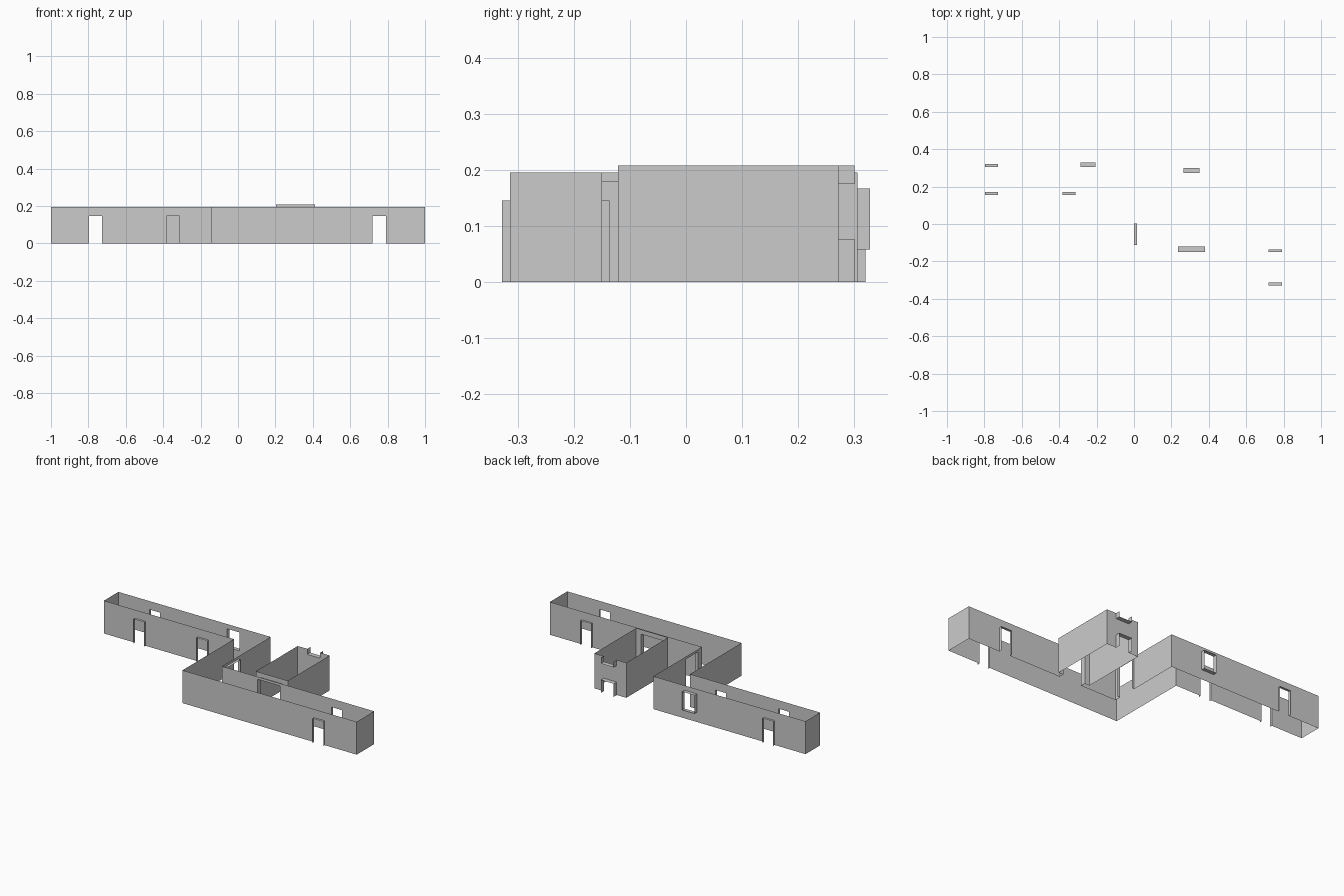
import bpy, bmesh
from mathutils import Vector

if "Cube" in bpy.data.objects:
    bpy.data.objects.remove(bpy.data.objects["Cube"])


def build_shell(name, outline, height, openings):
    """Thin walls along a counter-clockwise outline.
    openings: {wall index: [(start, end, bottom, top, reveal depth)]},
    start and end are world coordinates along the wall's axis."""
    bm = bmesh.new()

    def quad(*pts):
        bm.faces.new([bm.verts.new(p) for p in pts])

    for i, start in enumerate(outline):
        p = Vector((*start, 0))
        q = Vector((*outline[(i + 1) % len(outline)], 0))
        length = (q - p).length
        d = (q - p).normalized()
        out = Vector((d.y, -d.x, 0))
        axis = 0 if abs(d.x) > 0.5 else 1

        def at(u, z, depth=0):
            return p + d * u + out * depth + Vector((0, 0, z))

        holes = []
        for a, b, z0, z1, depth in openings.get(i, []):
            u0, u1 = sorted((abs(a - p[axis]), abs(b - p[axis])))
            holes.append((u0, u1, z0, z1, depth))

        # wall panels around the openings
        us = sorted({0, length, *[u for h in holes for u in h[:2]]})
        for u0, u1 in zip(us, us[1:]):
            here = [h for h in holes if h[0] <= (u0 + u1) / 2 <= h[1]]
            zs = sorted({0, height, *[z for h in here for z in h[2:4]]})
            for z0, z1 in zip(zs, zs[1:]):
                if any(h[2] <= (z0 + z1) / 2 <= h[3] for h in here):
                    continue
                quad(at(u0, z0), at(u1, z0), at(u1, z1), at(u0, z1))

        # reveals projecting outwards
        for u0, u1, z0, z1, t in holes:
            if t == 0:
                continue
            quad(at(u0, z0), at(u0, z1), at(u0, z1, t), at(u0, z0, t))
            quad(at(u1, z0), at(u1, z0, t), at(u1, z1, t), at(u1, z1))
            if z1 < height:
                quad(at(u0, z1), at(u1, z1), at(u1, z1, t), at(u0, z1, t))
            if z0 > 0:
                quad(at(u0, z0), at(u0, z0, t), at(u1, z0, t), at(u1, z0))

    bmesh.ops.remove_doubles(bm, verts=bm.verts, dist=1e-5)
    mesh = bpy.data.meshes.new(name)
    bm.to_mesh(mesh)
    bm.free()
    obj = bpy.data.objects.new(name, mesh)
    bpy.context.collection.objects.link(obj)
    return obj


DOOR = (0, 0.145, 0.014)

# Z-shaped corridor
build_shell(
    "corridor_walls",
    [(-1, 0.17), (-0.145, 0.17), (-0.145, -0.314), (1, -0.314),
     (1, -0.15), (0, -0.15), (0, 0.306), (-1, 0.306)],
    0.195,
    {0: [(-0.797, -0.727, *DOOR), (-0.383, -0.312, *DOOR)],
     2: [(0.72, 0.79, *DOOR)],
     4: [(0.72, 0.79, *DOOR), (0.234, 0.38, 0, 0.18, 0.029)],
     5: [(-0.113, 0.002, 0, 0.18, 0.016)],
     6: [(-0.797, -0.727, *DOOR), (-0.286, -0.205, 0.058, 0.167, 0.022)]})

# Side room with a low doorway and an open notch above it
build_shell(
    "side_room_walls",
    [(0.202, -0.121), (0.412, -0.121), (0.412, 0.272), (0.202, 0.272)],
    0.208,
    {0: [(0.234, 0.38, 0, 0.18, 0)],
     2: [(0.265, 0.35, 0, 0.077, 0.028), (0.265, 0.35, 0.175, 0.208, 0.028)]})
